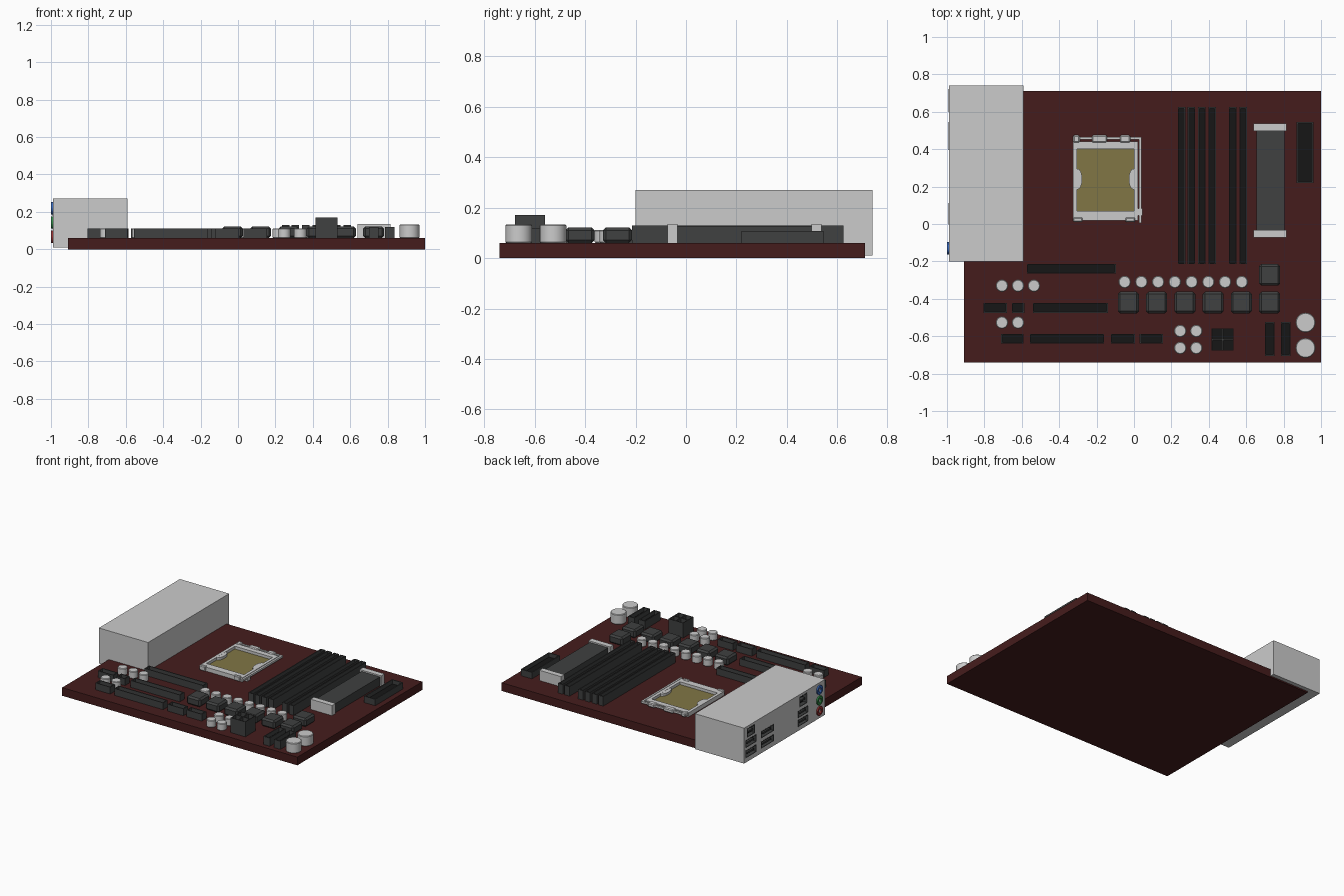
import bpy, bmesh, math
from mathutils import Matrix, Vector

if "Cube" in bpy.data.objects:
    bpy.data.objects.remove(bpy.data.objects["Cube"])

TOP = 0.06  # upper surface of the board


def mat(name, r, g, b):
    m = bpy.data.materials.new(name)
    m.diffuse_color = (r, g, b, 1)
    m.use_nodes = True
    m.node_tree.nodes["Principled BSDF"].inputs["Base Color"].default_value = m.diffuse_color
    return m


MAROON = mat("maroon", 0.06, 0.012, 0.012)
DARK = mat("charcoal", 0.05, 0.052, 0.052)
BLACK = mat("black", 0.008, 0.008, 0.008)
OLIVE = mat("olive", 0.22, 0.18, 0.06)
BLUE = mat("blue", 0.04, 0.14, 0.5)
GREEN = mat("green", 0.03, 0.25, 0.06)
RED = mat("red", 0.3, 0.03, 0.03)


def finish(name, bm, *mats):
    me = bpy.data.meshes.new(name)
    bm.to_mesh(me)
    bm.free()
    ob = bpy.data.objects.new(name, me)
    for m in mats:
        me.materials.append(m)
    bpy.context.collection.objects.link(ob)
    return ob


def cube(x0, x1, y0, y1, z0, z1):
    bm = bmesh.new()
    size = Matrix.Diagonal((x1 - x0, y1 - y0, z1 - z0, 1))
    mid = Matrix.Translation(((x0 + x1) / 2, (y0 + y1) / 2, (z0 + z1) / 2))
    bmesh.ops.create_cube(bm, size=1, matrix=mid @ size)
    return bm


def box(name, x0, x1, y0, y1, z0, z1, *mats, bevel=0):
    ob = finish(name, cube(x0, x1, y0, y1, z0, z1), *mats)
    if bevel:
        b = ob.modifiers.new("bevel", 'BEVEL')
        b.width, b.segments = bevel, 1
    return ob


def recess(bm, normal, rim, depth):
    # inset the face pointing along normal and push it inwards
    bm.normal_update()
    n = Vector(normal)
    f = max(bm.faces, key=lambda f: f.normal.dot(n))
    bmesh.ops.inset_region(bm, faces=[f], thickness=rim)
    r = bmesh.ops.extrude_discrete_faces(bm, faces=[f])["faces"]
    bmesh.ops.translate(bm, verts=r[0].verts, vec=-n * depth)
    r[0].material_index = 1


def slot(name, x0, x1, y0, y1, z1, depth=0.03, rim=0.009):
    bm = cube(x0, x1, y0, y1, TOP, z1)
    recess(bm, (0, 0, 1), rim, depth)
    return finish(name, bm, DARK, BLACK)


def capacitor(name, x, y, r, z1):
    bm = bmesh.new()
    h = z1 - TOP
    bmesh.ops.create_cone(bm, cap_ends=True, segments=24, radius1=r, radius2=r, depth=h,
                          matrix=Matrix.Translation((x, y, TOP + h / 2)))
    ob = finish(name, bm)
    b = ob.modifiers.new("bevel", 'BEVEL')
    b.width, b.segments, b.limit_method = 0.004, 1, 'ANGLE'
    bpy.context.view_layer.objects.active = ob
    ob.select_set(True)
    bpy.ops.object.shade_smooth_by_angle(angle=math.radians(30))
    ob.select_set(False)


# Circuit board
box("board", -0.91, 1.0, -0.74, 0.71, 0, TOP, MAROON)

# Rear port housing with recessed ports
housing = box("port_housing", -0.99, -0.59, -0.20, 0.74, 0.01, 0.27)
ports = [(0.66, 0.22, 0.09, 0.065), (0.66, 0.145, 0.125, 0.055), (0.66, 0.07, 0.125, 0.055),
         (0.47, 0.145, 0.15, 0.05), (0.47, 0.07, 0.15, 0.05),
         (0.055, 0.215, 0.09, 0.075), (0.055, 0.13, 0.115, 0.05), (0.055, 0.065, 0.115, 0.05)]
for i, (y, z, w, h) in enumerate(ports):
    dims = (y - w / 2, y + w / 2, z - h / 2, z + h / 2)
    cut = box(f"port_cutter_{i}", -1.02, -0.95, *dims)
    cut.hide_render = True
    cut.hide_set(True)
    m = housing.modifiers.new("pocket", 'BOOLEAN')
    m.object, m.operation, m.solver = cut, 'DIFFERENCE', 'EXACT'
    bm = cube(-0.991, -0.949, *dims)
    recess(bm, (-1, 0, 0), 0.006, 0.03)
    finish(f"port_{i}", bm, DARK, BLACK)
    box(f"port_tongue_{i}", -0.985, -0.955, y - w * 0.32, y + w * 0.32, z - 0.006, z + 0.006, DARK)

# Audio jacks
for nm, z, m in (("upper", 0.22, BLUE), ("middle", 0.143, GREEN), ("lower", 0.066, RED)):
    bm = bmesh.new()
    bmesh.ops.create_cone(bm, cap_ends=True, segments=24, radius1=0.033, radius2=0.033, depth=0.03,
                          matrix=Matrix.Translation((-0.985, -0.13, z)) @ Matrix.Rotation(math.pi / 2, 4, 'Y'))
    recess(bm, (-1, 0, 0), 0.017, 0.02)
    finish(f"{nm}_audio_jack", bm, m, BLACK)

# Processor socket: chip, frame bars, rounded tabs, hinge and lever
box("processor_contacts", -0.32, 0.015, 0.03, 0.43, TOP, 0.07, OLIVE)
for nm, d in (("left", (-0.327, -0.305, 0.02, 0.44)), ("right", (0.0, 0.022, 0.02, 0.44)),
              ("back", (-0.305, 0.0, 0.40, 0.44)), ("front", (-0.305, 0.0, 0.02, 0.07))):
    box(f"socket_frame_{nm}", *d, TOP, 0.09)
for nm, x in (("left", -0.302), ("right", -0.003)):
    bm = bmesh.new()
    bmesh.ops.create_cone(bm, cap_ends=True, segments=24, radius1=1, radius2=1, depth=1,
                          matrix=Matrix.Translation((x, 0.24, 0.08)) @ Matrix.Diagonal((0.025, 0.055, 0.018, 1)))
    finish(f"socket_tab_{nm}", bm)
box("hinge_rod", -0.325, 0.04, 0.452, 0.466, 0.075, 0.089)
for i, (a, b) in enumerate(((-0.325, -0.29), (-0.225, -0.145), (-0.075, -0.02))):
    box(f"hinge_knuckle_{i}", a, b, 0.435, 0.475, 0.068, 0.097, bevel=0.006)
box("lever_arm", 0.026, 0.04, 0.005, 0.466, 0.075, 0.089)
box("lever_catch", 0.005, 0.045, 0.045, 0.082, TOP, 0.085)
for i, x in enumerate((-0.30, -0.02)):
    box(f"socket_foot_{i}", x - 0.025, x + 0.025, 0.01, 0.035, TOP, 0.096, bevel=0.005)

# Memory slots
for i, x in enumerate((0.255, 0.307, 0.363, 0.418, 0.528, 0.583)):
    slot(f"memory_slot_{i}", x - 0.02, x + 0.02, -0.215, 0.625, 0.13, 0.045)

# Long connector with pale end clips, and edge power connector
box("long_connector", 0.655, 0.805, -0.04, 0.51, TOP, 0.125, DARK)
box("connector_clip_front", 0.64, 0.815, -0.073, -0.033, TOP, 0.135)
box("connector_clip_back", 0.64, 0.815, 0.497, 0.537, TOP, 0.135)
slot("edge_connector", 0.87, 0.96, 0.22, 0.545, 0.107, 0.03, 0.01)

# Expansion slots in rows: (y0, y1, x ranges)
rows = [(-0.265, -0.213, [(-0.573, -0.097)]),
        (-0.475, -0.422, [(-0.805, -0.68), (-0.653, -0.586), (-0.54, -0.14)]),
        (-0.64, -0.587, [(-0.71, -0.59), (-0.557, -0.16), (-0.124, 0.005), (0.03, 0.154)])]
for r, (y0, y1, spans) in enumerate(rows):
    for i, (x0, x1) in enumerate(spans):
        slot(f"expansion_slot_{r}_{i}", x0, x1, y0, y1, 0.11)
for i, x in enumerate((0.70, 0.786)):
    slot(f"drive_connector_{i}", x, x + 0.052, -0.705, -0.525, 0.12)

# Chips with chamfered edges
chips = [(-0.03 + 0.151 * i, -0.42) for i in range(6)] + [(0.725, -0.272)]
for i, (x, y) in enumerate(chips):
    box(f"chip_{i}", x - 0.056, x + 0.056, y - 0.058, y + 0.058, TOP, 0.122, DARK, bevel=0.012)

# Four-cell power plug
for i in range(2):
    for j in range(2):
        x, y = 0.415 + 0.059 * i, -0.677 + 0.059 * j
        slot(f"power_plug_cell_{i}_{j}", x, x + 0.059, y, y + 0.059, 0.17, 0.06, 0.005)

# Capacitors
small = [(-0.05 + 0.0895 * i, -0.31) for i in range(8)]
small += [(x, -0.33) for x in (-0.706, -0.62, -0.535)] + [(x, -0.527) for x in (-0.706, -0.62)]
small += [(x, y) for x in (0.247, 0.333) for y in (-0.572, -0.663)]
for i, (x, y) in enumerate(small):
    capacitor(f"capacitor_{i}", x, y, 0.033, 0.112)
for i, y in enumerate((-0.527, -0.663)):
    capacitor(f"large_capacitor_{i}", 0.917, y, 0.053, 0.133)
